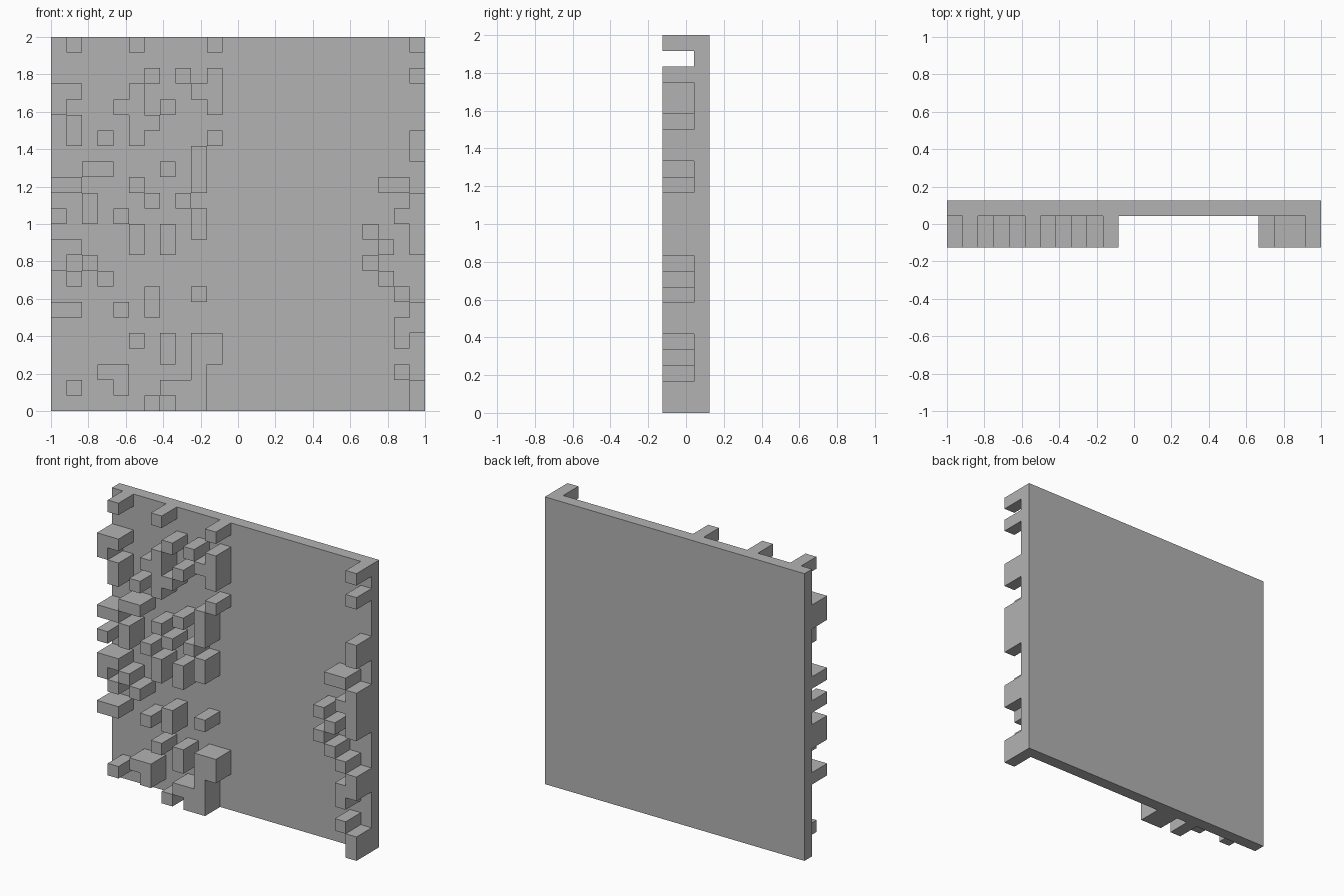
import bpy, bmesh, math

if "Cube" in bpy.data.objects:
    bpy.data.objects.remove(bpy.data.objects["Cube"])

N = 24
S = 2.0 / N
BACK, FLOOR, FRONT = 0.125, 0.0417, -0.125

# raised columns in each row of the panel, from the top down
ROWS = ["1 5 10 23", "", "6 8 10 23", "0 1 5 9 10", "0 4 5 7 10", "1 5 6",
        "1 3 5 10 23", "9 23", "2 3 7 9", "0 1 5 9 21 22", "2 6 8 23",
        "0 2 4 9 22 23", "5 7 9 20 23", "0 1 5 7 21 23", "0 2 20",
        "1 3 21", "6 9 22", "0 1 4 6 23", "22 23", "5 7 9 10 22",
        "7 9 10", "3 4 9 22", "1 4 7 8 9 23", "6 8 9 23"]
raised = {(r, int(c)) for r, row in enumerate(ROWS) for c in row.split()}


def depth(r, c):
    """Front surface position of a cell; outside the panel it is the back."""
    if not (0 <= r < N and 0 <= c < N):
        return BACK
    return FRONT if (r, c) in raised else FLOOR


bm = bmesh.new()


def quad(*pts):
    bm.faces.new([bm.verts.new(p) for p in pts])


# cell fronts and the step walls around them
for r in range(N):
    for c in range(N):
        x0, x1 = -1 + c * S, -1 + (c + 1) * S
        z0, z1 = 2 - (r + 1) * S, 2 - r * S
        d = depth(r, c)
        quad((x0, d, z0), (x1, d, z0), (x1, d, z1), (x0, d, z1))
        sides = (((r - 1, c), (x0, z1), (x1, z1)),
                 ((r + 1, c), (x1, z0), (x0, z0)),
                 ((r, c - 1), (x0, z0), (x0, z1)),
                 ((r, c + 1), (x1, z1), (x1, z0)))
        for cell, a, b in sides:
            e = depth(*cell)
            if e > d:
                # split the rim wall at the floor level so it meets its neighbours
                stops = [d, FLOOR, e] if d < FLOOR < e else [d, e]
                for p, q in zip(stops, stops[1:]):
                    quad((a[0], p, a[1]), (b[0], p, b[1]),
                         (b[0], q, b[1]), (a[0], q, a[1]))

# flat back
quad((1, BACK, 0), (-1, BACK, 0), (-1, BACK, 2), (1, BACK, 2))

# weld and clear the flat seams
bmesh.ops.remove_doubles(bm, verts=bm.verts[:], dist=0.0005)
bmesh.ops.recalc_face_normals(bm, faces=bm.faces[:])
bmesh.ops.dissolve_limit(bm, angle_limit=math.radians(1),
                         verts=bm.verts[:], edges=bm.edges[:])
bmesh.ops.triangulate(bm, faces=[f for f in bm.faces if len(f.verts) > 4])

mesh = bpy.data.meshes.new("block_wall_panel")
bm.to_mesh(mesh)
bm.free()

# plain grey surface
grey = bpy.data.materials.new("grey")
grey.diffuse_color = (0.45, 0.45, 0.45, 1)
grey.use_nodes = True
grey.node_tree.nodes["Principled BSDF"].inputs["Base Color"].default_value = grey.diffuse_color
mesh.materials.append(grey)
panel = bpy.data.objects.new("block_wall_panel", mesh)
bpy.context.collection.objects.link(panel)
